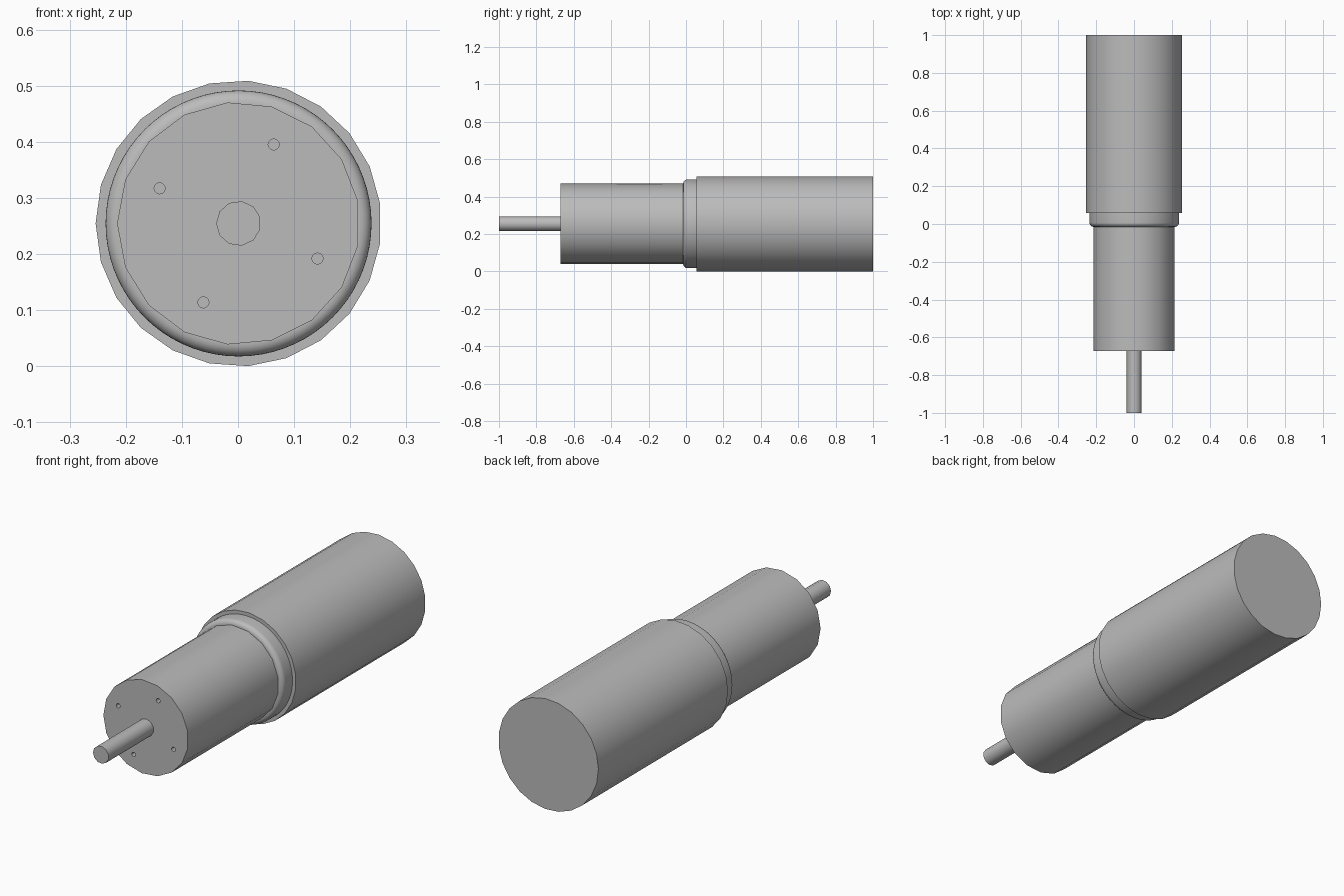
import bpy, bmesh
from math import sin, cos, pi, radians

cube = bpy.data.objects.get("Cube")
if cube:
    bpy.data.objects.remove(cube)

CX, CZ = 0.001, 0.2545   # motor axis, running along y

grey = bpy.data.materials.new("metal grey")
grey.use_nodes = True
colour = (0.5, 0.5, 0.5, 1)
grey.diffuse_color = colour
grey.node_tree.nodes["Principled BSDF"].inputs["Base Color"].default_value = colour


def turned(name, profile, sides, x=CX, z=CZ):
    """Capped solid of revolution about y from (radius, y) points, front to back."""
    bm = bmesh.new()
    rings = []
    for r, y in profile:
        angles = [pi + 2 * pi * i / sides for i in range(sides)]
        rings.append([bm.verts.new((x + r * cos(a), y, z + r * sin(a))) for a in angles])
    for a, b in zip(rings, rings[1:]):
        for i in range(sides):
            j = (i + 1) % sides
            bm.faces.new((a[i], a[j], b[j], b[i]))
    bm.faces.new(rings[0])
    bm.faces.new(rings[-1])
    bmesh.ops.recalc_face_normals(bm, faces=bm.faces)
    mesh = bpy.data.meshes.new(name)
    bm.to_mesh(mesh)
    bm.free()
    mesh.materials.append(grey)
    obj = bpy.data.objects.new(name, mesh)
    bpy.context.collection.objects.link(obj)
    return obj


def smooth(obj):
    bpy.ops.object.select_all(action='DESELECT')
    obj.select_set(True)
    bpy.context.view_layer.objects.active = obj
    bpy.ops.object.shade_smooth_by_angle(angle=radians(40))


# Main cylinders
body = turned("motor_body", [(0.2548, 0.057), (0.2548, 1)], 23)
gearbox = turned("gearbox", [(0.2165, -0.672), (0.2165, 0)], 17)
shaft = turned("output_shaft", [(0.04, -1), (0.04, -0.66)], 11)

# Collar with a rounded front edge
R, F, FRONT = 0.237, 0.022, -0.015
arc = [(R - F + F * sin(t), FRONT + F - F * cos(t))
       for t in (pi / 2 * k / 6 for k in range(7))]
collar = turned("collar", arc + [(R, 0.06)], 72)

# Four screw holes sunk into the gearbox face
for k in range(4):
    a = radians(66 + 90 * k)
    cutter = turned("screw_hole_cutter", [(0.01, -0.7), (0.01, -0.62)], 12,
                    CX + 0.154 * cos(a), CZ + 0.154 * sin(a))
    cutter.hide_render = True
    cutter.hide_viewport = True
    cut = gearbox.modifiers.new("screw_hole", 'BOOLEAN')
    cut.operation = 'DIFFERENCE'
    cut.solver = 'EXACT'
    cut.object = cutter

# Bake the holes and remove the cutters
bpy.context.view_layer.update()
graph = bpy.context.evaluated_depsgraph_get()
gearbox_mesh = bpy.data.meshes.new_from_object(gearbox.evaluated_get(graph))
cutters = [m.object for m in gearbox.modifiers]
gearbox.modifiers.clear()
gearbox.data = gearbox_mesh
for c in cutters:
    bpy.data.objects.remove(c)

for part in (body, gearbox, shaft, collar):
    smooth(part)
